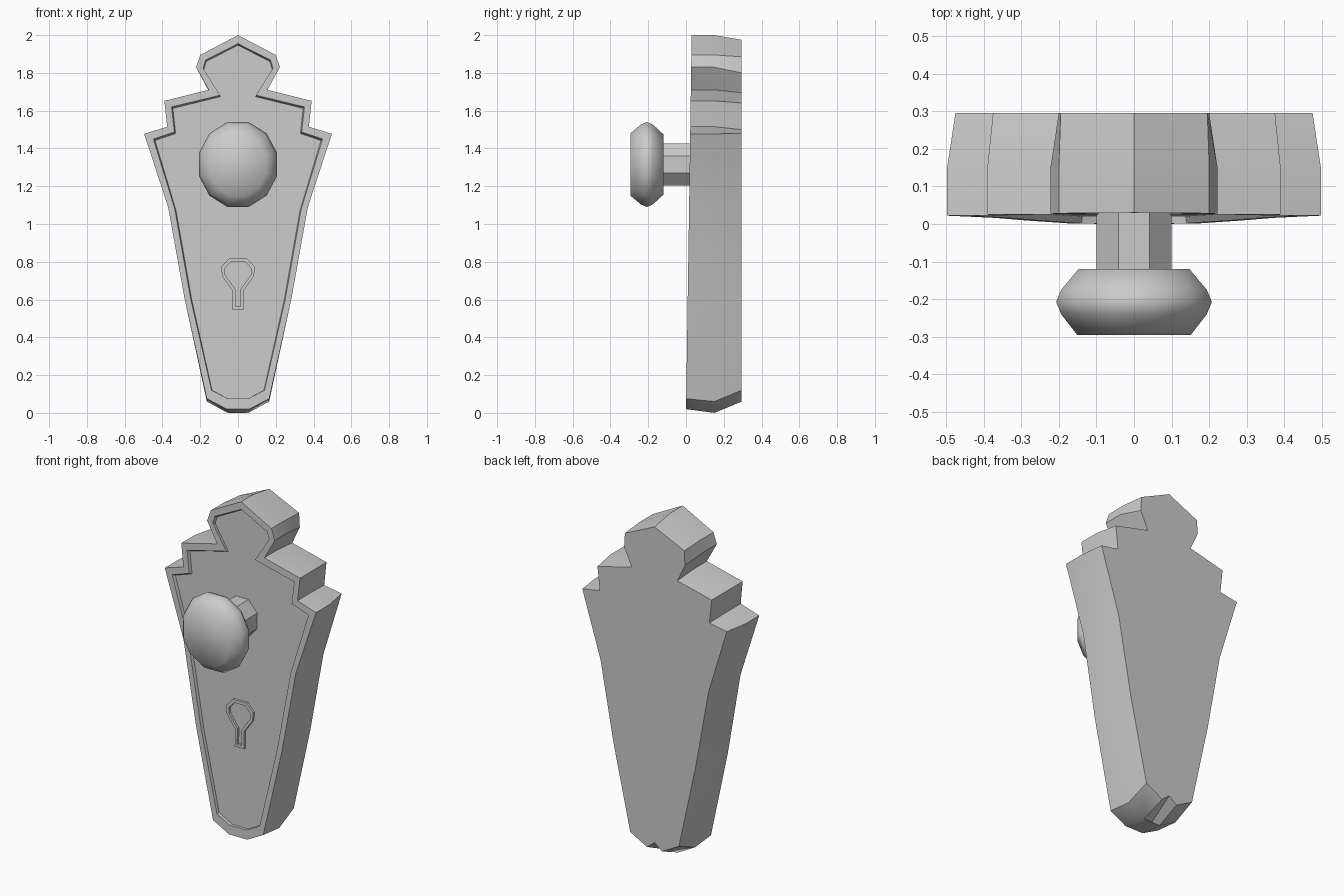
import bpy, bmesh
from math import sin, cos, pi, radians

if "Cube" in bpy.data.objects:
    bpy.data.objects.remove(bpy.data.objects["Cube"])


def loft(name, rings, cap_start=True, cap_end=True, angle=30):
    """Skin a list of equal-length closed rings into one object."""
    bm = bmesh.new()
    loops = [[bm.verts.new(p) for p in ring] for ring in rings]
    for a, b in zip(loops, loops[1:]):
        for i in range(len(a)):
            j = (i + 1) % len(a)
            bm.faces.new((a[i], a[j], b[j], b[i]))
    if cap_start:
        bm.faces.new(loops[0])
    if cap_end:
        bm.faces.new(loops[-1])
    bmesh.ops.recalc_face_normals(bm, faces=bm.faces)
    mesh = bpy.data.meshes.new(name)
    bm.to_mesh(mesh)
    bm.free()
    obj = bpy.data.objects.new(name, mesh)
    bpy.context.collection.objects.link(obj)
    bpy.ops.object.select_all(action='DESELECT')
    obj.select_set(True)
    bpy.context.view_layer.objects.active = obj
    bpy.ops.object.shade_smooth_by_angle(angle=radians(angle))
    return obj


def mirrored(half, depth):
    """Close a right-hand half outline; depth is a y value or function of z."""
    y = depth if callable(depth) else (lambda z: depth)
    full = half + [(-x, z) for x, z in reversed(half) if x > 0]
    return [(x, y(z), z) for x, z in full]


def ring(n, rx, rz, y, z):
    """Regular ring around the y axis, with flats at top and sides."""
    return [(rx * cos(2 * pi * (i + .5) / n), y, z + rz * sin(2 * pi * (i + .5) / n))
            for i in range(n)]


def face_y(offset):
    """The front of the plate leans back slightly with height."""
    return lambda z: 0.015 * z + offset


# Backplate: rear edge, widest middle, front rim and recessed panel
back = [(0, 1.975), (.195, 1.885), (.20, 1.80), (.15, 1.695), (.375, 1.64), (.36, 1.50),
        (.475, 1.48), (.355, 1.09), (.27, .62), (.16, .12), (.05, .06), (0, .10)]
outer = [(0, 2.0), (.20, 1.895), (.222, 1.83), (.155, 1.71), (.39, 1.652), (.375, 1.515),
         (.497, 1.477), (.37, 1.09), (.282, .6), (.165, .06), (.055, 0), (0, 0)]
front = outer[:-3] + [(.165, .075), (.06, .02), (0, .02)]
inner = [(0, 1.955), (.172, 1.868), (.185, 1.825), (.095, 1.682), (.352, 1.62), (.337, 1.487),
         (.448, 1.45), (.335, 1.08), (.25, .6), (.14, .12), (.055, .075), (0, .075)]
panel = [(x * .98, z - (.008 if z > 1 else 0)) for x, z in inner]
loft("backplate", [mirrored(back, .295), mirrored(outer, .15), mirrored(front, face_y(0)),
                   mirrored(inner, face_y(0)), mirrored(panel, face_y(.018))])

# Keyhole surround: raised frame around the keyhole
key_out = [(.045, .82), (.088, .775), (.085, .725), (.03, .648), (.03, .545)]
key_in = [(.036, .802), (.07, .765), (.068, .73), (.014, .655), (.014, .562)]
loft("keyhole_surround", [mirrored(key_out, face_y(.03)), mirrored(key_out, face_y(.004)),
                          mirrored(key_in, face_y(.004)), mirrored(key_in, face_y(.024))])

# Knob stem
KZ = 1.315
loft("knob_stem", [ring(8, .108, .121, y, KZ) for y in (.06, -.13)])

# Knob
profile = [(-.12, .166), (-.175, .218), (-.207, .233), (-.24, .218), (-.295, .17)]
loft("knob", [ring(12, r * .92, r, y, KZ) for y, r in profile], angle=65)
